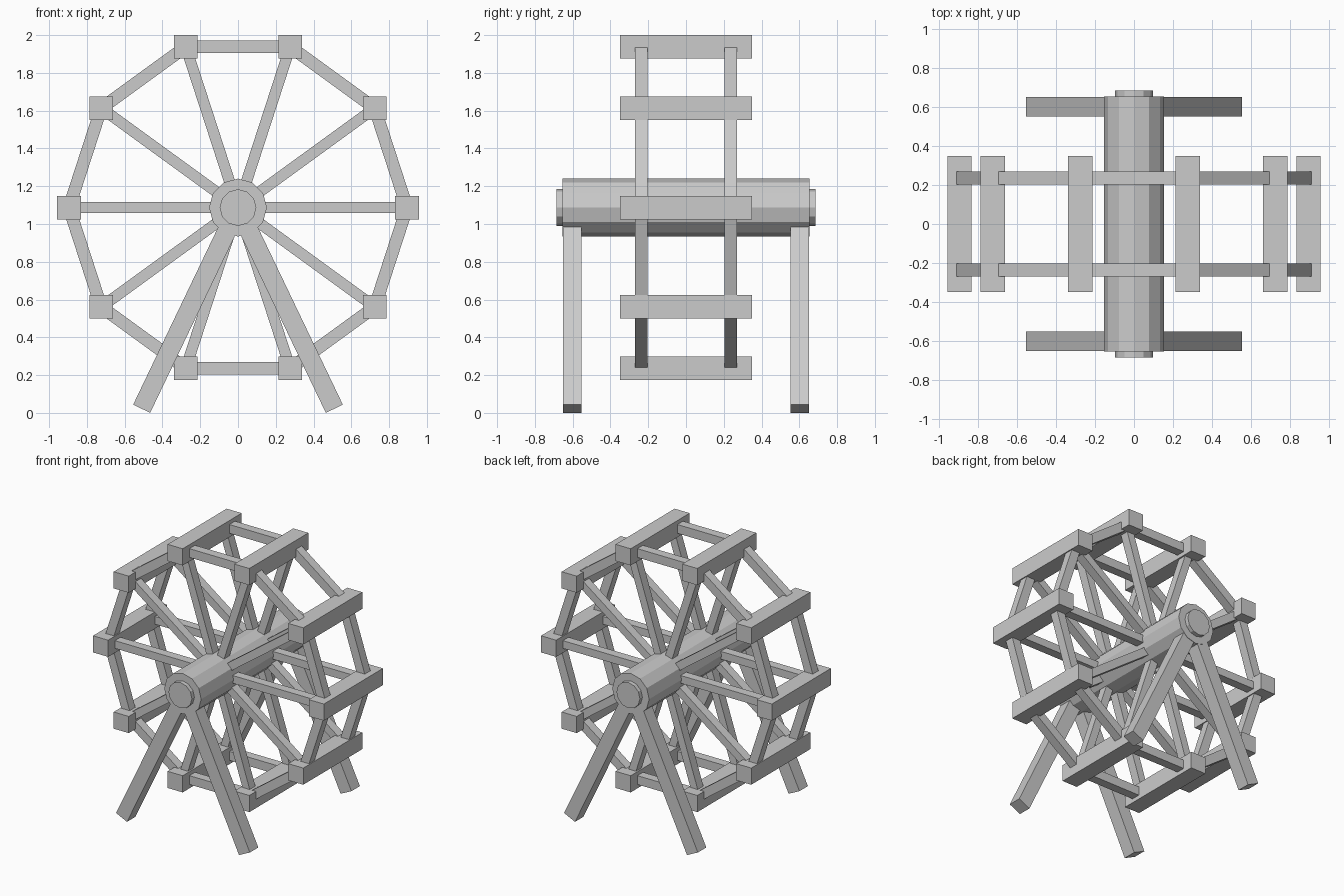
import bpy, math
from mathutils import Vector

cube = bpy.data.objects.get("Cube")
if cube:
    bpy.data.objects.remove(cube, do_unlink=True)

grey = bpy.data.materials.new("light_grey")
grey.use_nodes = True
colour = (0.6, 0.6, 0.6, 1)
grey.diffuse_color = colour
grey.node_tree.nodes["Principled BSDF"].inputs["Base Color"].default_value = colour

HUB = Vector((0, 0, 1.087))
RADIUS = 0.895
COUNT = 10


def finish(name):
    obj = bpy.context.object
    obj.name = name
    obj.data.materials.append(grey)
    return obj


def box(name, centre, size, angle=0):
    """Box with its x axis tilted upward by angle in the xz plane."""
    bpy.ops.mesh.primitive_cube_add(size=1, location=centre, rotation=(0, -angle, 0))
    obj = finish(name)
    obj.scale = size
    return obj


def beam(name, start, end, y, width, depth):
    d = end - start
    centre = (start + end) / 2
    centre.y = y
    return box(name, centre, (d.length, depth, width), math.atan2(d.z, d.x))


def drum(name, radius, length):
    bpy.ops.mesh.primitive_cylinder_add(vertices=12, radius=radius, depth=length,
                                        location=HUB, rotation=(math.pi / 2, 0, 0))
    return finish(name)


def rim_point(i):
    a = math.tau * i / COUNT
    return HUB + RADIUS * Vector((math.cos(a), 0, math.sin(a)))


# Hub drum and the thinner axle through it
drum("hub_drum", 0.153, 1.31)
drum("axle", 0.097, 1.37)

# Paddles, spokes and rim beams
for i in range(COUNT):
    box(f"paddle_{i}", rim_point(i), (0.125, 0.7, 0.125))
    for side, y in (("front", -0.237), ("back", 0.237)):
        beam(f"{side}_spoke_{i}", HUB, rim_point(i), y, 0.058, 0.067)
        beam(f"{side}_rim_{i}", rim_point(i), rim_point(i + 1), y, 0.066, 0.067)

# Splayed legs
for side, y in (("front", -0.602), ("back", 0.602)):
    for hand, x in (("right", -0.51), ("left", 0.51)):
        beam(f"{side}_{hand}_leg", HUB, Vector((x, 0, 0.022)), y, 0.1, 0.1)
